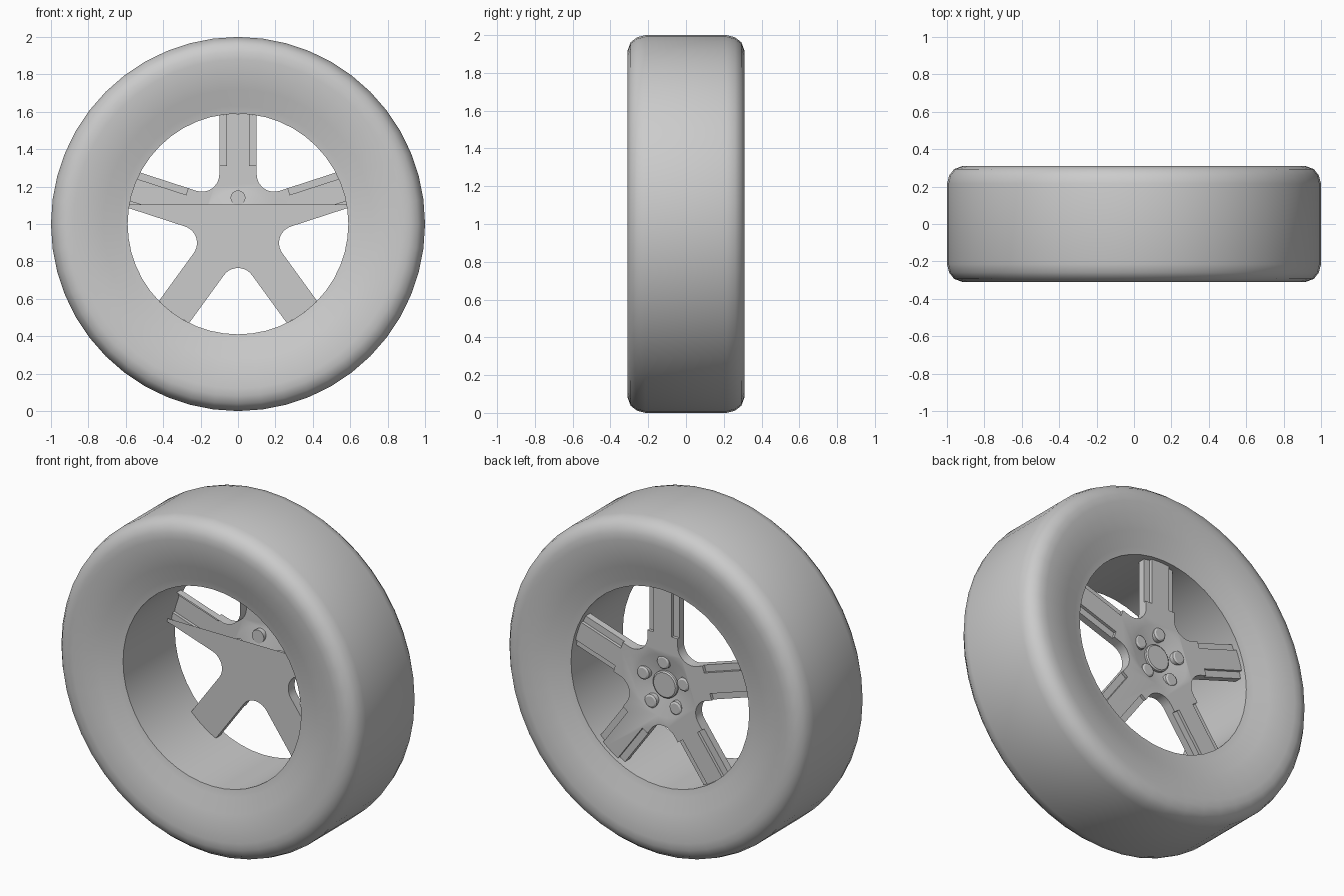
import bpy, bmesh
from math import sin, cos, tan, pi, radians, asin
from mathutils import Matrix, Vector

if "Cube" in bpy.data.objects:
    bpy.data.objects.remove(bpy.data.objects["Cube"], do_unlink=True)

AXLE = Vector((0, 0, 1))
RIM = 0.59                      # barrel radius
FACE, BACK = 0.222, 0.162       # outer and inner planes of the spokes
HALF = 0.1                      # half width of a spoke
STEP = 2 * pi / 5

grey = bpy.data.materials.new("neutral_grey")
grey.use_nodes = True
grey.diffuse_color = (0.6, 0.6, 0.6, 1)
bsdf = next(n for n in grey.node_tree.nodes if n.type == 'BSDF_PRINCIPLED')
bsdf.inputs["Base Color"].default_value = (0.6, 0.6, 0.6, 1)
bsdf.inputs["Roughness"].default_value = 0.7


def make_object(name, bm, fix_normals=True):
    if fix_normals:
        bmesh.ops.recalc_face_normals(bm, faces=bm.faces[:])
    mesh = bpy.data.meshes.new(name)
    bm.to_mesh(mesh)
    bm.free()
    mesh.materials.append(grey)
    obj = bpy.data.objects.new(name, mesh)
    bpy.context.collection.objects.link(obj)
    return obj


def shade(obj, angle):
    bpy.ops.object.select_all(action='DESELECT')
    obj.select_set(True)
    bpy.context.view_layer.objects.active = obj
    bpy.ops.object.shade_smooth_by_angle(angle=radians(angle))


def polar(r, a, y=0.0):
    return AXLE + Vector((r * cos(a), y, r * sin(a)))


def lathe(bm, profile, centre, sides, closed=False):
    """Turn (y, radius) points round an axis along y; cap the ends if open."""
    rings = [[bm.verts.new(centre + Vector((r * cos(2 * pi * i / sides), y,
                                            r * sin(2 * pi * i / sides))))
              for i in range(sides)] for y, r in profile]
    pairs = list(zip(rings, rings[1:]))
    if closed:
        pairs.append((rings[-1], rings[0]))
    else:
        bm.faces.new(rings[0])
        bm.faces.new(rings[-1])
    for a, b in pairs:
        for i in range(sides):
            j = (i + 1) % sides
            bm.faces.new((a[i], a[j], b[j], b[i]))


# Tyre with the rim barrel as its inner surface
half = [(0.215, 1.0), (0.26, 0.988), (0.293, 0.962), (0.309, 0.92), (0.31, 0.88),
        (0.303, 0.81), (0.285, 0.72), (0.253, 0.632), (0.245, RIM)]
bm = bmesh.new()
lathe(bm, half + [(-y, r) for y, r in reversed(half)], AXLE, 48, closed=True)
shade(make_object("tyre", bm), 35)

# Five spoke outline with rounded valleys between the spokes
FILLET = 0.093
valley = (HALF + FILLET) / sin(STEP / 2)
tip = asin(HALF / RIM)
outline = []
for k in range(5):
    a = pi / 2 + k * STEP
    outline += [polar(RIM, a + t * tip) for t in (-1, -0.33, 0.33, 1)]
    mid = a + STEP / 2
    centre = polar(valley, mid)
    sweep = pi / 2 - STEP / 2
    for i in range(11):
        b = mid + pi + sweep * (1 - i / 5)
        # start on this spoke, end on the next one
        b = 2 * (mid + pi) - b if (polar(1, a) - centre).length > 9 else b
        outline.append(centre + FILLET * Vector((cos(b), 0, sin(b))))

# Keep every valley in the same turning order as the spokes
for k in range(5):
    s = k * 15 + 4
    arc = outline[s:s + 11]
    corner = outline[s - 1]
    if (arc[0] - corner).length > (arc[-1] - corner).length:
        outline[s:s + 11] = arc[::-1]

bm = bmesh.new()
base = bm.faces.new([bm.verts.new(p + Vector((0, BACK, 0))) for p in outline])
new = bmesh.ops.extrude_face_region(bm, geom=[base], use_keep_orig=True)["geom"]
bmesh.ops.translate(bm, vec=(0, FACE - BACK, 0),
                    verts=[v for v in new if isinstance(v, bmesh.types.BMVert)])
spokes = make_object("spokes", bm)

# Cutters: lowered strips along the spoke edges, and the hub dish
bm = bmesh.new()
for k in range(5):
    for side in (-1, 1):
        turn = Matrix.Translation(AXLE) @ Matrix.Rotation(k * STEP, 4, 'Y')
        place = turn @ Matrix.Translation((side * 0.1, FACE, 0.51))
        bmesh.ops.create_cube(bm, size=1,
                              matrix=place @ Matrix.Diagonal((0.08, 0.036, 0.4, 1)))
strips = make_object("strip_cutter", bm)
bm = bmesh.new()
lathe(bm, [(0.185, 0.09), (FACE, 0.185), (FACE + 0.05, 0.185)], AXLE, 40)
dish = make_object("dish_cutter", bm)

for cutter in (strips, dish):
    cutter.hide_render = True
    mod = spokes.modifiers.new(cutter.name, 'BOOLEAN')
    mod.operation = 'DIFFERENCE'
    mod.solver = 'EXACT'
    mod.object = cutter
bpy.context.view_layer.update()
cut = spokes.evaluated_get(bpy.context.evaluated_depsgraph_get())
bm = bmesh.new()
bm.from_mesh(cut.to_mesh())
cut.to_mesh_clear()
spokes.modifiers.clear()
for cutter in (strips, dish):
    bpy.data.objects.remove(cutter, do_unlink=True)


# The inner side is closed only below a level line; above it the shell is open
def on_back(face):
    return all(abs(v.co.y - BACK) < 0.001 for v in face.verts)


backs = [f for f in bm.faces if on_back(f)]
backs = bmesh.ops.triangulate(bm, faces=backs)["faces"]
geom = set(backs)
for f in backs:
    geom.update(f.edges)
    geom.update(f.verts)
bmesh.ops.bisect_plane(bm, geom=list(geom), plane_co=(0, 0, 1.104), plane_no=(0, 0, 1))
bmesh.ops.delete(bm, context='FACES', geom=[
    f for f in bm.faces if on_back(f) and f.calc_center_median().z > 1.104])
bm.to_mesh(spokes.data)
bm.free()
shade(spokes, 30)

# Hub cap
bm = bmesh.new()
lathe(bm, [(0.178, 0.08), (0.198, 0.08), (0.204, 0.072)], AXLE, 32)
shade(make_object("hub_cap", bm), 30)

# Wheel nuts
bm = bmesh.new()
for k in range(5):
    lathe(bm, [(0.188, 0.04), (0.216, 0.04), (0.222, 0.03)],
          polar(0.14, pi / 2 + k * STEP), 16)
shade(make_object("wheel_nuts", bm), 30)
